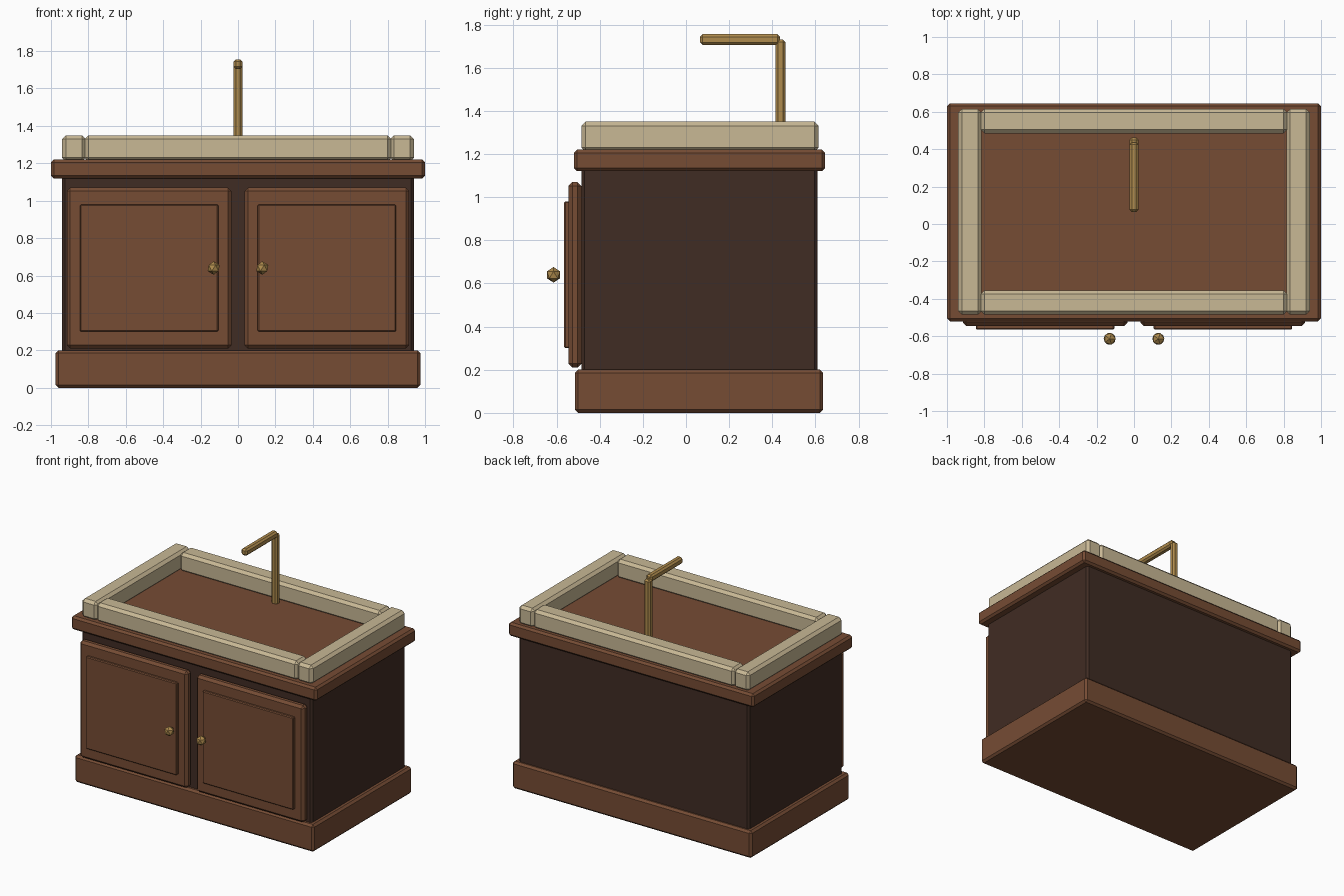
import bpy
import bmesh

if "Cube" in bpy.data.objects:
    bpy.data.objects.remove(bpy.data.objects["Cube"])


def material(name, rgb):
    m = bpy.data.materials.new(name)
    m.diffuse_color = (*rgb, 1)
    m.use_nodes = True
    m.node_tree.nodes["Principled BSDF"].inputs["Base Color"].default_value = m.diffuse_color
    return m


WOOD = material("warm wood", (0.18, 0.072, 0.034))
DARK = material("dark wood", (0.051, 0.025, 0.017))
CREAM = material("cream ceramic", (0.58, 0.48, 0.30))
BRASS = material("brass", (0.43, 0.26, 0.075))


def finish(name, bm, mat):
    mesh = bpy.data.meshes.new(name)
    bm.to_mesh(mesh)
    bm.free()
    mesh.materials.append(mat)
    obj = bpy.data.objects.new(name, mesh)
    bpy.context.collection.objects.link(obj)
    return obj


def box(name, mat, x, y, z, bevel):
    """Chamfered box spanning the (min, max) ranges x, y and z."""
    bm = bmesh.new()
    bmesh.ops.create_cube(bm, size=1)
    for v in bm.verts:
        v.co = [r[0] if c < 0 else r[1] for c, r in zip(v.co, (x, y, z))]
    obj = finish(name, bm, mat)
    mod = obj.modifiers.new("chamfer", "BEVEL")
    mod.width = bevel
    mod.segments = 1
    return obj


# Cabinet
box("plinth", WOOD, (-0.975, 0.975), (-0.515, 0.635), (0, 0.2), 0.015)
box("cabinet_body", DARK, (-0.94, 0.94), (-0.485, 0.61), (0.15, 1.15), 0.015)
box("countertop", WOOD, (-1, 1), (-0.52, 0.645), (1.12, 1.22), 0.015)

# Basin rim: long rails between the two side rails
box("basin_front_rail", CREAM, (-0.82, 0.82), (-0.485, -0.355), (1.21, 1.35), 0.02)
box("basin_back_rail", CREAM, (-0.82, 0.82), (0.485, 0.615), (1.21, 1.35), 0.02)

for side, s in (("left", -1), ("right", 1)):
    def span(a, b):
        return tuple(sorted((s * a, s * b)))

    box(side + "_basin_rail", CREAM, span(0.815, 0.94), (-0.485, 0.615), (1.21, 1.35), 0.02)

    # Door, raised panel and faceted knob
    box(side + "_door", WOOD, span(0.035, 0.915), (-0.545, -0.485), (0.21, 1.07), 0.018)
    box(side + "_door_panel", WOOD, span(0.105, 0.845), (-0.565, -0.535), (0.30, 0.98), 0.006)
    bm = bmesh.new()
    bmesh.ops.create_icosphere(bm, subdivisions=1, radius=0.036)
    finish(side + "_knob", bm, BRASS).location = (s * 0.13, -0.614, 0.64)

# Tap
box("tap_post", BRASS, (-0.024, 0.024), (0.415, 0.462), (1.21, 1.73), 0.012)
box("tap_spout", BRASS, (-0.024, 0.024), (0.065, 0.436), (1.705, 1.755), 0.012)
